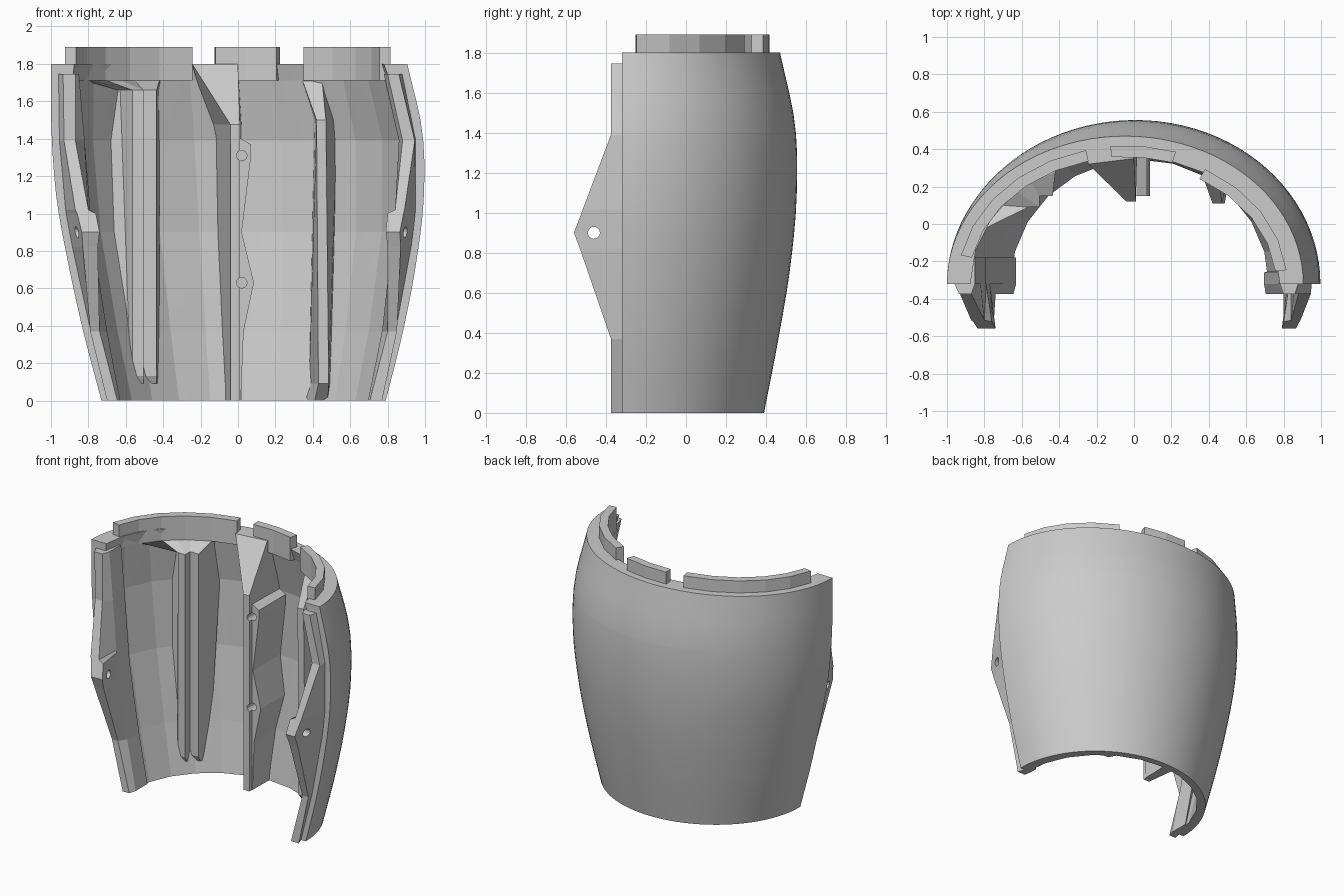
import bpy, bmesh
from math import sin, cos, pi, radians, sqrt, floor
from mathutils import Matrix

if "Cube" in bpy.data.objects:
    bpy.data.objects.remove(bpy.data.objects["Cube"])

Y0 = -0.32                      # plane of the open front edge
# outer profile, evenly spaced keys from z=0 to 1.8: left x, right x, back y
KEYS = [(-.73, .79, .39), (-.825, .88, .46), (-.905, .95, .52),
        (-.97, .993, .553), (-.997, .985, .545), (-1.0, .905, .47)]
# faceted inner wall: height and wall thickness
INNER = [(0, .045), (.37, .055), (.9, .065), (1.39, .075), (1.71, .09), (1.8, .10)]


def outer_dims(z):
    f = min(max(z / .36, 0), 4.9999)
    i, t = int(floor(f)), f - floor(f)
    if z >= 1.8:
        i, t = 4, 1.0
    ext = [[2 * a - b for a, b in zip(KEYS[0], KEYS[1])]] + KEYS + \
          [[2 * a - b for a, b in zip(KEYS[-1], KEYS[-2])]]
    p0, p1, p2, p3 = ext[i:i + 4]
    xl, xr, yb = [.5 * (2 * b + (c - a) * t + (2 * a - 5 * b + 4 * c - d) * t * t
                        + (3 * b - a - 3 * c + d) * t ** 3)
                  for a, b, c, d in zip(p0, p1, p2, p3)]
    return (xl + xr) / 2, (xr - xl) / 2, yb - Y0


def on_ellipse(z, ang, inset=0.0, extra=0.0):
    c, rx, ry = outer_dims(z)
    return c + (rx - inset - extra) * cos(ang), Y0 + (ry - inset) * sin(ang)


def wall_y(x, z, inset=.02):
    c, rx, ry = outer_dims(z)
    return Y0 + (ry - inset) * sqrt(max(0, 1 - ((x - c) / (rx - inset)) ** 2))


def inner_point(u, z, facets=12):
    k = min(int(u * facets + 1e-6), facets - 1)
    f = u * facets - k
    for (za, ta), (zb, tb) in zip(INNER, INNER[1:]):
        if z <= zb + 1e-6:
            break
    w = (z - za) / (zb - za)

    def corner(zz, th, kk):
        return on_ellipse(zz, pi * kk / facets, th, .025)
    a0, a1 = corner(za, ta, k), corner(za, ta, k + 1)
    b0, b1 = corner(zb, tb, k), corner(zb, tb, k + 1)
    return [(1 - w) * ((1 - f) * a0[j] + f * a1[j]) + w * ((1 - f) * b0[j] + f * b1[j])
            for j in (0, 1)]


def finish(name, bm):
    bmesh.ops.recalc_face_normals(bm, faces=bm.faces)
    me = bpy.data.meshes.new(name)
    bm.to_mesh(me)
    bm.free()
    ob = bpy.data.objects.new(name, me)
    bpy.context.collection.objects.link(ob)
    return ob


def loft(name, rings):
    """Solid through closed sections of equal point count."""
    bm = bmesh.new()
    vs = [[bm.verts.new(p) for p in r] for r in rings]
    n = len(vs[0])
    for a, b in zip(vs, vs[1:]):
        for i in range(n):
            bm.faces.new((a[i], a[(i + 1) % n], b[(i + 1) % n], b[i]))
    bm.faces.new(vs[0][::-1])
    bm.faces.new(vs[-1])
    return finish(name, bm)


def drill(targets, loc, r, depth, axis):
    bm = bmesh.new()
    bmesh.ops.create_cone(bm, cap_ends=True, segments=16, radius1=r, radius2=r, depth=depth)
    bm.transform(Matrix.Translation(loc) @ Matrix.Rotation(pi / 2, 4, axis))
    cutter = finish("hole_cutter", bm)
    cutter.hide_render = True
    for ob in targets:
        m = ob.modifiers.new("hole", 'BOOLEAN')
        m.operation, m.object, m.solver = 'DIFFERENCE', cutter, 'EXACT'
        bpy.context.view_layer.objects.active = ob
        bpy.ops.object.modifier_apply(modifier=m.name)
    bpy.data.objects.remove(cutter)


# curved half-barrel shell: smooth outside, faceted inside
SEG = 48
levels = sorted({round(.1 * i, 3) for i in range(19)} | {.37, 1.39, 1.71})
bm = bmesh.new()
out = [[bm.verts.new((*on_ellipse(z, pi * i / SEG), z)) for i in range(SEG + 1)] for z in levels]
inn = [[bm.verts.new((*inner_point(i / SEG, z), z)) for i in range(SEG + 1)] for z in levels]
for j in range(len(levels) - 1):
    for i in range(SEG):
        bm.faces.new((out[j][i], out[j][i + 1], out[j + 1][i + 1], out[j + 1][i])).smooth = True
        bm.faces.new((inn[j][i], inn[j + 1][i], inn[j + 1][i + 1], inn[j][i + 1]))
    for i in (0, SEG):
        bm.faces.new((out[j][i], out[j + 1][i], inn[j + 1][i], inn[j][i]))
for i in range(SEG):
    for j in (0, -1):
        bm.faces.new((out[j][i], out[j][i + 1], inn[j][i + 1], inn[j][i]))
finish("shell", bm)

# locating tabs on the top rim
for n, a0, a1, d in (("left", 103.5, 168, .055), ("middle", 72.5, 95, .05), ("right", 6, 60.5, .085)):
    rings = []
    steps = max(2, round((a1 - a0) / 13))
    for i in range(steps + 1):
        a = radians(a0 + (a1 - a0) * i / steps)
        (xo, yo), (xi, yi) = on_ellipse(1.8, a, d), on_ellipse(1.8, a, d + .06)
        rings.append([(xo, yo, 1.71), (xo, yo, 1.89), (xi, yi, 1.89), (xi, yi, 1.71)])
    loft(n + "_rim_tab", rings)

# front edge flanges with pointed hinge fins: z, outer x, inner x, front y, root x
FLANGE = {
    "left": [(0, -.70, -.645, -.375, -.63), (.37, -.79, -.74, -.375, -.70),
             (.82, -.83, -.75, -.53, -.77), (.9, -.835, -.74, -.56, -.78),
             (1.0, -.86, -.76, -.522, -.79), (1.02, -.87, -.80, -.515, -.79),
             (1.39, -.93, -.87, -.375, -.82), (1.745, -.935, -.87, -.375, -.85)],
    "right": [(0, .77, .705, -.375, .695), (.37, .85, .80, -.375, .77),
              (.82, .87, .80, -.53, .82), (.9, .865, .79, -.56, .82),
              (1.0, .885, .80, -.522, .83), (1.02, .89, .84, -.515, .84),
              (1.39, .945, .88, -.375, .86), (1.745, .86, .80, -.375, .78)]}
fins = []
for n, rows in FLANGE.items():
    s, back = (-1, -.18) if n == "left" else (1, -.26)
    rings = []
    for z, xo, xi, yf, xb in rows:
        c, rx, _ = outer_dims(z)
        edge = c + s * (rx - .04)
        rings.append([(edge, -.24, z), (edge, -.32, z), (xo, yf, z), (xi, yf, z),
                      (xb, -.32, z), (xb, back, z)])
    fins.append(loft(n + "_hinge_flange", rings))
drill(fins, (0, -.46, .9), .03, 2.4, 'Y')


def rib(name, rows):
    """Rows: z, left root x, right root x, then the front profile points."""
    return loft(name, [[(xl, wall_y(xl, z), z)] + [(x, y, z) for x, y in prof]
                       + [(xr, wall_y(xr, z), z)] for z, xl, xr, prof in rows])


# centre rib with a sloped top
centre = rib("centre_rib", [
    (0, -.07, .02, [(-.04, .12), (.01, .12)]),
    (1.39, -.13, .02, [(-.04, .12), (.01, .12)]),
    (1.475, -.15, .02, [(-.04, .12), (.01, .12)]),
    (1.8, -.25, .0, [(-.245, .32), (0, .35)])])
# zigzag plate beside the centre rib
plate = rib("centre_rib_plate", [
    (z, 0, x, [(0, .15), (x, .15)]) for z, x in
    ((0, .015), (.37, .03), (.63, .085), (.9, .02), (1.31, .07), (1.37, .07), (1.40, .015))])
for z in (.63, 1.31):
    drill([centre, plate], (.02, .15, z), .028, .16, 'X')

# right rib
rib("right_rib", [
    (0, .35, .49, [(.41, .20), (.48, .20)]),
    (.09, .38, .495, [(.43, .11), (.485, .11)]),
    (1.5, .41, .53, [(.42, .11), (.47, .11)]),
    (1.71, .34, .46, [(.345, .32), (.45, .28)])])

# left stepped rib with flared top
STEP = [(-.565, .09), (-.505, .09), (-.505, .15), (-.435, .15)]
rib("left_stepped_rib", [
    (.09, -.575, -.42, [(-.57, .095)] + [(x, y + .02) for x, y in STEP]),
    (.13, -.585, -.42, [(-.575, .10)] + STEP),
    (1.66, -.74, -.42, [(-.63, .19)] + STEP),
    (1.71, -.80, -.41, [(-.79, -.02), (-.7, .10), (-.62, .17), (-.55, .22), (-.42, .28)])])
